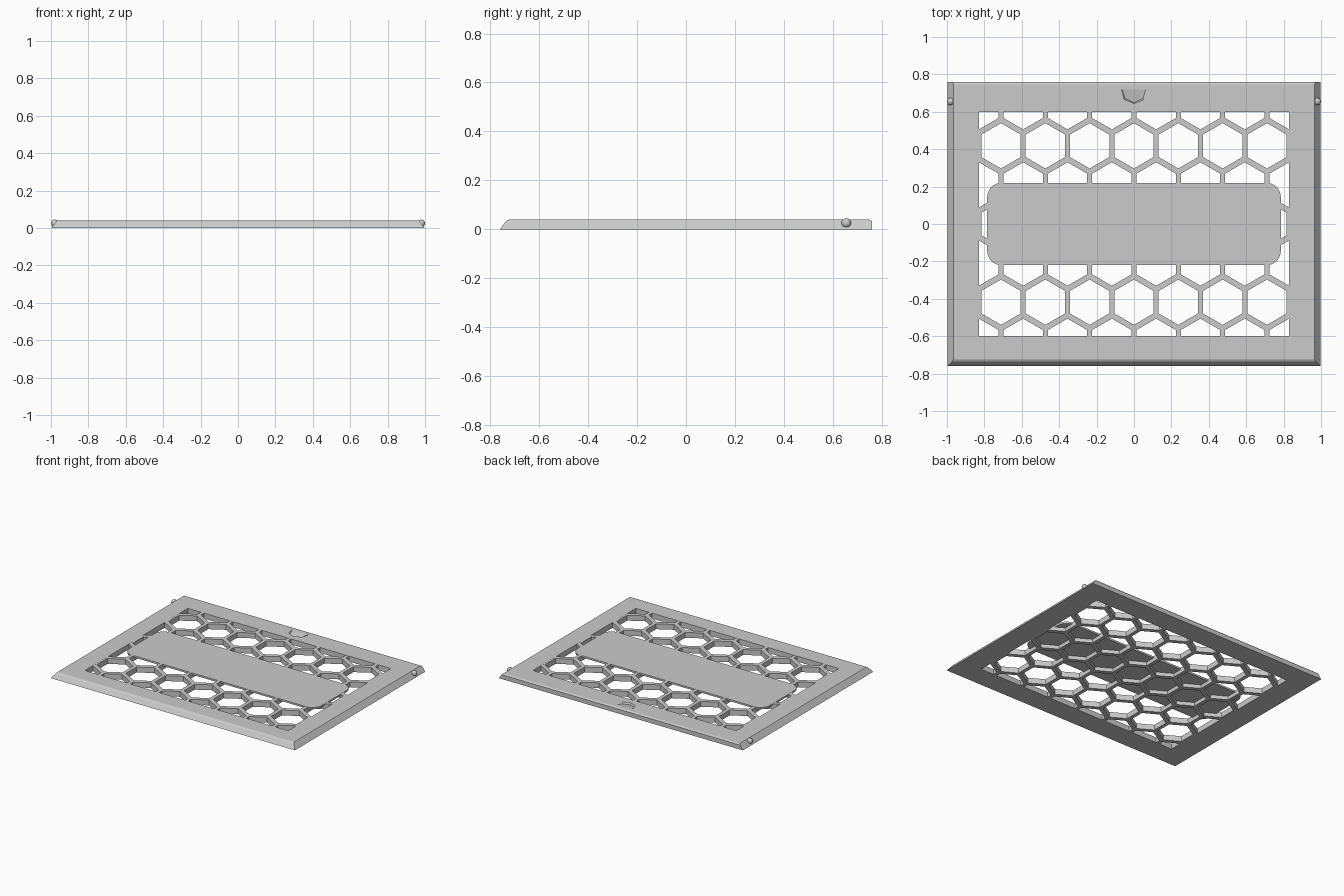
import bpy, bmesh
from math import sin, cos, pi, radians

cube = bpy.data.objects.get("Cube")
if cube:
    bpy.data.objects.remove(cube, do_unlink=True)

grey = bpy.data.materials.new("light_grey")
grey.use_nodes = True
grey.diffuse_color = (0.6, 0.6, 0.6, 1)
grey.node_tree.nodes["Principled BSDF"].inputs["Base Color"].default_value = (0.6, 0.6, 0.6, 1)

HEIGHT = 0.04
WIN_X, WIN_Y = 0.83, 0.6


def finish(name, bm):
    bmesh.ops.recalc_face_normals(bm, faces=bm.faces[:])
    mesh = bpy.data.meshes.new(name)
    bm.to_mesh(mesh)
    bm.free()
    mesh.materials.append(grey)
    obj = bpy.data.objects.new(name, mesh)
    bpy.context.collection.objects.link(obj)
    return obj


def loft(bm, rings, closed=False):
    """Join rings of points with quads; cap the ends unless closed."""
    loops = [[bm.verts.new(p) for p in ring] for ring in rings]
    pairs = list(zip(loops, loops[1:]))
    if closed:
        pairs.append((loops[-1], loops[0]))
    else:
        bm.faces.new(loops[0][::-1])
        bm.faces.new(loops[-1])
    for a, b in pairs:
        for i in range(len(a)):
            j = (i + 1) % len(a)
            bm.faces.new((a[i], a[j], b[j], b[i]))


def prism(bm, outline, z0, z1):
    loft(bm, [[(x, y, z) for x, y in outline] for z in (z0, z1)])


def rect(x, front, back, z):
    return [(-x, front, z), (x, front, z), (x, back, z), (-x, back, z)]


def cut(obj, cutter):
    """Subtract the cutter and bake the result."""
    mod = obj.modifiers.new("cut", 'BOOLEAN')
    mod.operation, mod.solver, mod.object = 'DIFFERENCE', 'EXACT', cutter
    cutter.hide_render = True
    bpy.context.view_layer.update()
    deps = bpy.context.evaluated_depsgraph_get()
    baked = bpy.data.meshes.new_from_object(obj.evaluated_get(deps))
    obj.modifiers.clear()
    obj.data = baked
    bpy.data.objects.remove(cutter, do_unlink=True)


# Frame: sloped sides and front, upright back with a rounded top edge
bm = bmesh.new()
loft(bm, [
    rect(WIN_X, -WIN_Y, WIN_Y, 0),
    rect(0.997, -0.76, 0.76, 0),
    rect(0.994, -0.757, 0.76, 0.004),
    rect(0.973, -0.737, 0.76, 0.032),
    rect(0.969, -0.731, 0.756, 0.037),
    rect(0.966, -0.722, 0.747, HEIGHT),
    rect(WIN_X, -WIN_Y, WIN_Y, HEIGHT),
], closed=True)
frame = finish("frame", bm)

# Finger notch: a shallow ramp, deepest at its curved edge
notch = [(-0.075, 0.715), (-0.055, 0.665), (0, 0.643), (0.055, 0.665), (0.075, 0.715)]
bm = bmesh.new()
loft(bm, [
    [(x * 0.86, y + 0.006, 0.039 - 0.18 * (0.715 - y)) for x, y in notch],
    [(x, y, HEIGHT + 0.002) for x, y in notch],
])
cut(frame, finish("notch_cutter", bm))

# Honeycomb grid filling the window
bm = bmesh.new()
prism(bm, [(-WIN_X, -WIN_Y), (WIN_X, -WIN_Y), (WIN_X, WIN_Y), (-WIN_X, WIN_Y)], 0, HEIGHT - 0.0005)
grid = finish("honeycomb_grid", bm)

PITCH, ROW, RADIUS = 0.237, 0.209, 0.121
bm = bmesh.new()
for row in range(-3, 4):
    for col in range(-4, 5):
        cx = (col + 0.5 * (row % 2)) * PITCH
        cy = row * ROW
        prism(bm, [(cx + RADIUS * sin(k * pi / 3), cy + RADIUS * cos(k * pi / 3))
                   for k in range(6)], -0.05, 0.1)
cut(grid, finish("hexagon_cutters", bm))

# Solid centre panel with rounded corners, closing the cells from above
PX, PY, PR = 0.785, 0.22, 0.075
outline = []
for quarter, (sx, sy) in enumerate(((1, 1), (-1, 1), (-1, -1), (1, -1))):
    for k in range(6):
        a = (quarter + k / 5) * pi / 2
        outline.append((sx * (PX - PR) + PR * cos(a), sy * (PY - PR) + PR * sin(a)))
bm = bmesh.new()
prism(bm, outline, 0.027, HEIGHT)
finish("centre_panel", bm)

# Round pivot pegs near the back of both sides
for side, sx in (("left", 1), ("right", -1)):
    bpy.ops.mesh.primitive_uv_sphere_add(segments=20, ring_count=12, radius=0.02,
                                         location=(sx * 0.98, 0.655, 0.025))
    peg = bpy.context.object
    peg.name = side + "_pivot_peg"
    peg.data.materials.append(grey)
    bpy.ops.object.shade_smooth_by_angle(angle=radians(30))
